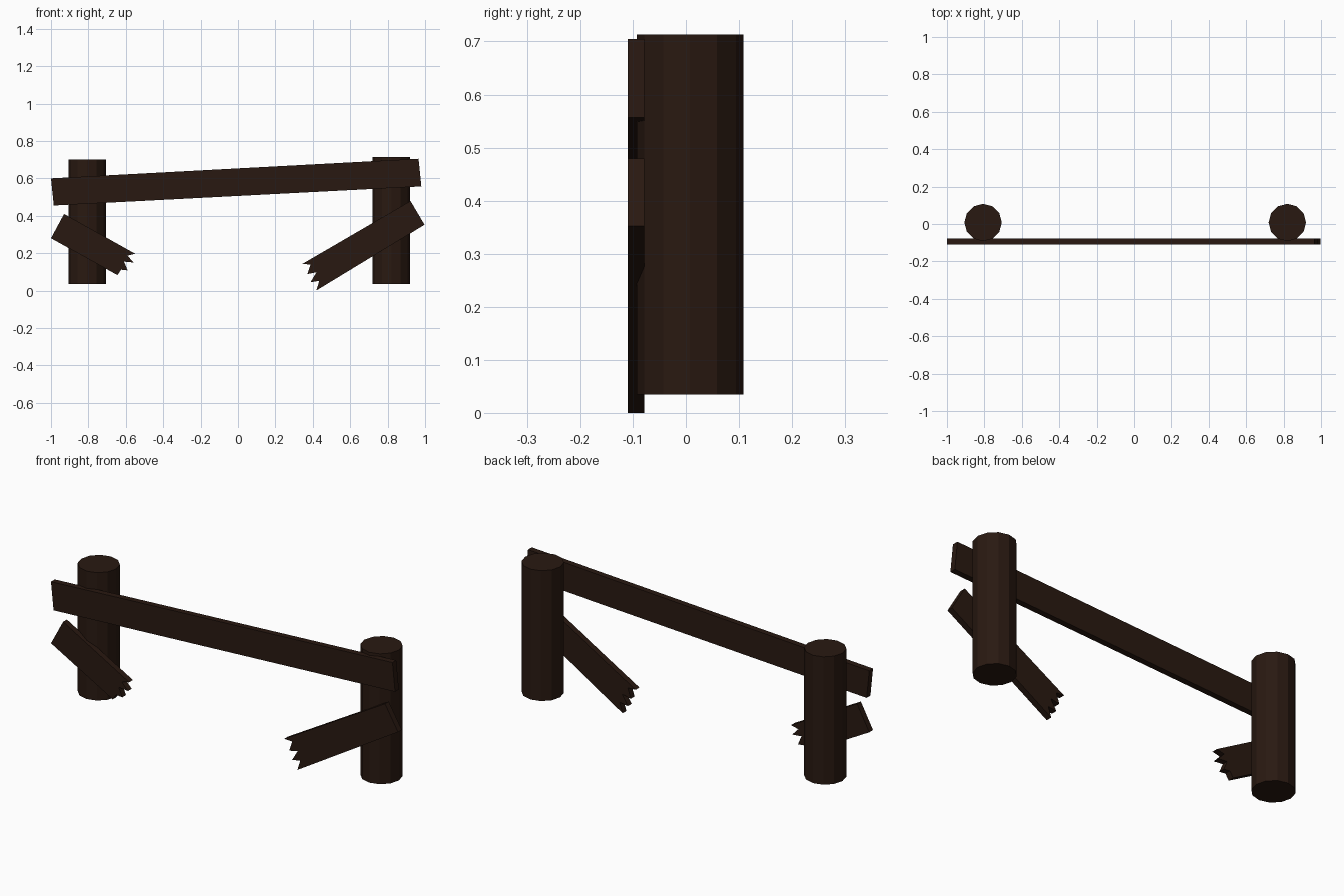
import bpy, bmesh

if "Cube" in bpy.data.objects:
    bpy.data.objects.remove(bpy.data.objects["Cube"])

wood = bpy.data.materials.new("dark_wood")
wood.diffuse_color = (0.022, 0.0095, 0.0055, 1)
wood.use_nodes = True
wood.node_tree.nodes["Principled BSDF"].inputs["Base Color"].default_value = wood.diffuse_color

Y_FRONT, Y_BACK = -0.109, -0.078


def finish(name, bm):
    bmesh.ops.recalc_face_normals(bm, faces=bm.faces[:])
    mesh = bpy.data.meshes.new(name)
    bm.to_mesh(mesh)
    bm.free()
    mesh.materials.append(wood)
    obj = bpy.data.objects.new(name, mesh)
    bpy.context.collection.objects.link(obj)
    return obj


def plank(name, outline):
    """Flat board: an (x, z) outline extruded through the board thickness."""
    bm = bmesh.new()
    face = bm.faces.new([bm.verts.new((x, Y_FRONT, z)) for x, z in outline])
    ext = bmesh.ops.extrude_face_region(bm, geom=[face])
    verts = [g for g in ext["geom"] if isinstance(g, bmesh.types.BMVert)]
    bmesh.ops.translate(bm, verts=verts, vec=(0, Y_BACK - Y_FRONT, 0))
    finish(name, bm)


def post(name, x, bottom, top):
    """Twelve-sided log."""
    bm = bmesh.new()
    bmesh.ops.create_cone(bm, cap_ends=True, segments=12, radius1=0.1,
                          radius2=0.1, depth=top - bottom)
    obj = finish(name, bm)
    obj.location = (x, 0.008, (top + bottom) / 2)


# Posts
post("left_post", -0.807, 0.035, 0.70)
post("right_post", 0.82, 0.035, 0.713)

# Long sloping top rail
plank("top_rail", [(-1.0, 0.60), (-0.985, 0.455), (0.98, 0.557), (0.965, 0.705)])

# Broken lower rails with splintered inner ends
plank("broken_rail_left", [
    (-1.0, 0.28), (-0.93, 0.41),
    (-0.55, 0.197), (-0.592, 0.187), (-0.557, 0.15), (-0.61, 0.155),
    (-0.59, 0.108), (-0.625, 0.112), (-0.645, 0.083)])
plank("broken_rail_right", [
    (0.997, 0.352), (0.922, 0.479),
    (0.343, 0.142), (0.388, 0.140), (0.371, 0.088), (0.420, 0.098),
    (0.388, 0.045), (0.435, 0.052), (0.418, 0.0)])
